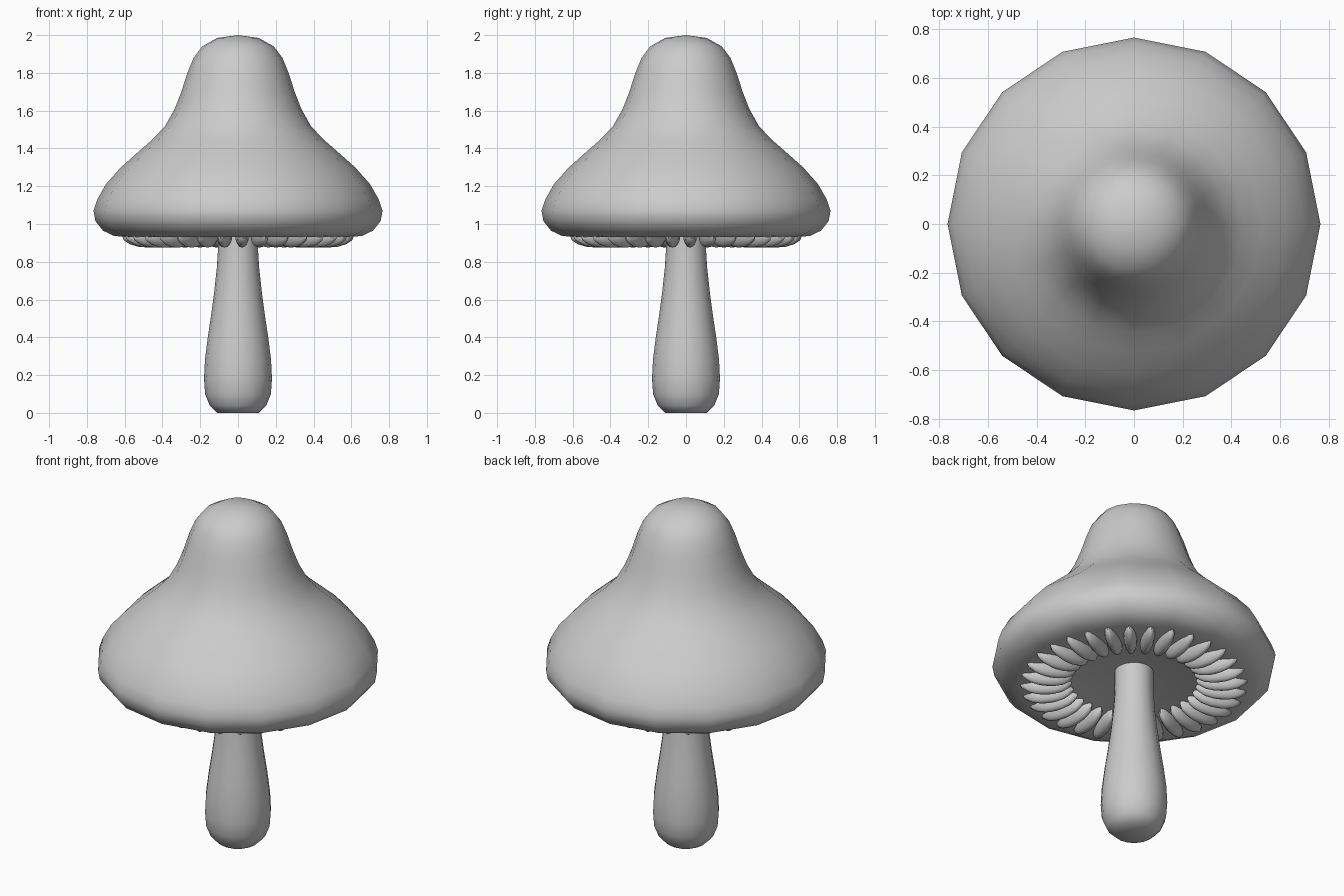
import bpy, bmesh, math
from mathutils import Matrix, Vector

if "Cube" in bpy.data.objects:
    bpy.data.objects.remove(bpy.data.objects["Cube"])


def finish(bm, name, angle=60):
    bmesh.ops.recalc_face_normals(bm, faces=bm.faces)
    me = bpy.data.meshes.new(name)
    bm.to_mesh(me)
    bm.free()
    ob = bpy.data.objects.new(name, me)
    bpy.context.collection.objects.link(ob)
    bpy.ops.object.select_all(action='DESELECT')
    ob.select_set(True)
    bpy.context.view_layer.objects.active = ob
    bpy.ops.object.shade_smooth_by_angle(angle=math.radians(angle))
    return ob


def lathe(name, profile, sides=16, angle=60):
    # revolve (radius, height) points; zero radius makes a pole
    bm = bmesh.new()
    rings = []
    for r, z in profile:
        if r == 0:
            rings.append([bm.verts.new((0, 0, z))] * sides)
        else:
            rings.append([bm.verts.new((r * math.cos(math.tau * i / sides),
                                        r * math.sin(math.tau * i / sides), z))
                          for i in range(sides)])
    for a, b in zip(rings, rings[1:]):
        for i in range(sides):
            j = (i + 1) % sides
            corners = list(dict.fromkeys((a[i], a[j], b[j], b[i])))
            bm.faces.new(corners)
    return finish(bm, name, angle)


# bell-shaped cap with a shallow hollow underneath
lathe("cap", [(0, 2.0), (0.11, 1.985), (0.19, 1.94), (0.235, 1.88), (0.268, 1.80),
              (0.30, 1.70), (0.335, 1.61), (0.385, 1.52), (0.45, 1.45), (0.53, 1.38),
              (0.62, 1.30), (0.70, 1.21), (0.745, 1.13), (0.765, 1.07),
              (0.755, 1.015), (0.715, 0.965), (0.66, 0.938), (0.59, 0.93),
              (0.48, 0.935), (0.33, 0.955), (0, 1.02)], angle=80)

# stem with a swollen foot
lathe("stem", [(0, 0), (0.11, 0), (0.15, 0.04), (0.174, 0.10), (0.18, 0.18),
               (0.175, 0.28), (0.16, 0.40), (0.142, 0.52), (0.126, 0.64),
               (0.112, 0.77), (0.105, 0.88), (0.105, 1.03), (0, 1.03)], angle=50)

# ring of gills
COUNT = 32
bm = bmesh.new()
for k in range(COUNT):
    turn = math.radians(2.6) + math.tau * k / COUNT
    m = (Matrix.Rotation(turn, 4, 'Z') @ Matrix.Translation(Vector((0.475, 0, 0.937)))
         @ Matrix.Diagonal((0.14, 0.036, 0.062, 1)))
    bmesh.ops.create_uvsphere(bm, u_segments=12, v_segments=8, radius=1, matrix=m)
finish(bm, "gills", 80)
